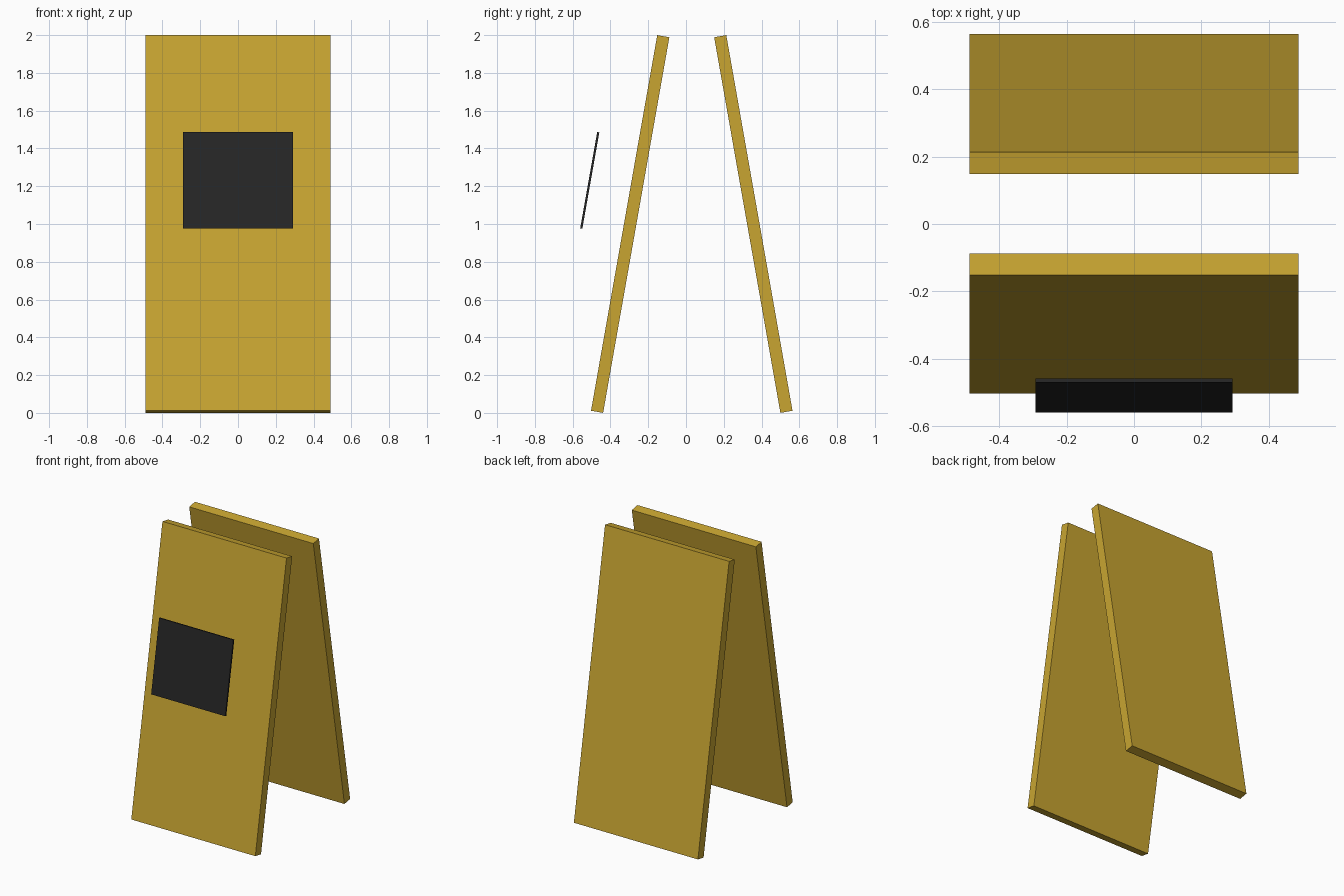
import bpy
import math

if "Cube" in bpy.data.objects:
    bpy.data.objects.remove(bpy.data.objects["Cube"])

TILT = math.radians(10)


def material(name, color):
    m = bpy.data.materials.new(name)
    m.diffuse_color = (*color, 1)
    m.use_nodes = True
    m.node_tree.nodes["Principled BSDF"].inputs["Base Color"].default_value = m.diffuse_color
    return m


def board(name, size, loc, tilt, mat):
    """Flat box leaning about the x axis."""
    bpy.ops.mesh.primitive_cube_add(size=1, location=loc, rotation=(tilt, 0, 0))
    ob = bpy.context.object
    ob.name = name
    ob.scale = size
    bpy.ops.object.transform_apply(location=False, rotation=False, scale=True)
    ob.data.materials.append(mat)
    return ob


yellow = material("mustard yellow", (0.58, 0.376, 0.031))
black = material("charcoal black", (0.0185, 0.0185, 0.0185))

# Two leaning boards of the folding sign
panel = (0.977, 0.065, 2.019)
board("front_board", panel, (0, -0.2955, 1.0), -TILT, yellow)
board("back_board", panel, (0, 0.3565, 1.0), TILT, yellow)

# Thin dark plate floating in front, parallel to the front board
board("front_plate", (0.584, 0.0115, 0.518), (0, -0.5095, 1.231), -TILT, black)
